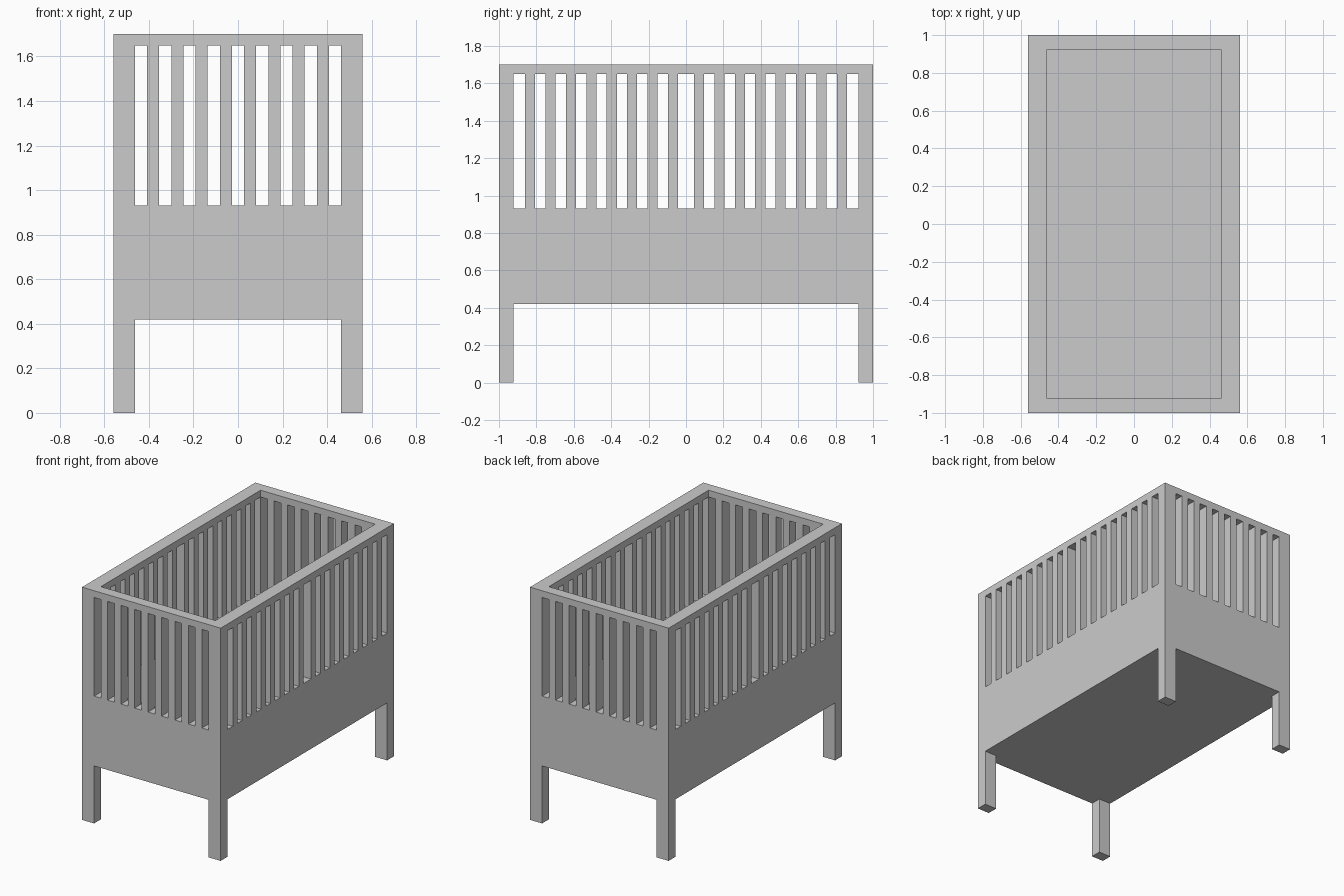
import bpy
import bmesh

if "Cube" in bpy.data.objects:
    bpy.data.objects.remove(bpy.data.objects["Cube"])

# Overall extents, inner faces of the walls, and level heights
OX, OY = 0.56, 1.0
IX, IY = 0.463, 0.922
Z_LEG, Z_BASE, Z_RAIL, Z_TOP = 0.42, 0.93, 1.65, 1.70
SLAT = 0.054
PITCH = 0.109


def box(name, x0, x1, y0, y1, z0, z1):
    mesh = bpy.data.meshes.new(name)
    bm = bmesh.new()
    bmesh.ops.create_cube(bm, size=1)
    for v in bm.verts:
        v.co.x = x1 if v.co.x > 0 else x0
        v.co.y = y1 if v.co.y > 0 else y0
        v.co.z = z1 if v.co.z > 0 else z0
    bm.to_mesh(mesh)
    bm.free()
    ob = bpy.data.objects.new(name, mesh)
    bpy.context.collection.objects.link(ob)
    return ob


def span(sign, inner, outer):
    return sorted((sign * inner, sign * outer))


# Deep bed base
box("bed_base", -OX, OX, -OY, OY, Z_LEG, Z_BASE)

# Legs and corner posts
for sx in (-1, 1):
    for sy in (-1, 1):
        corner = (*span(sx, IX, OX), *span(sy, IY, OY))
        box("leg", *corner, 0, Z_LEG)
        box("corner_post", *corner, Z_BASE, Z_RAIL)

# Top rail frame and slats on all four sides
for s in (-1, 1):
    wall_x, wall_y = span(s, IX, OX), span(s, IY, OY)
    box("side_top_rail", *wall_x, -OY, OY, Z_RAIL, Z_TOP)
    box("end_top_rail", -IX, IX, *wall_y, Z_RAIL, Z_TOP)
    # End slats, evenly spaced
    for i in range(8):
        c = (i - 3.5) * PITCH
        box("end_slat", c - SLAT / 2, c + SLAT / 2, *wall_y, Z_BASE, Z_RAIL)
    # Side slats, with a wider gap in the middle
    for half in (-1, 1):
        for i in range(8):
            c = half * (0.07 + i * PITCH)
            box("side_slat", *wall_x, c - SLAT / 2, c + SLAT / 2, Z_BASE, Z_RAIL)
